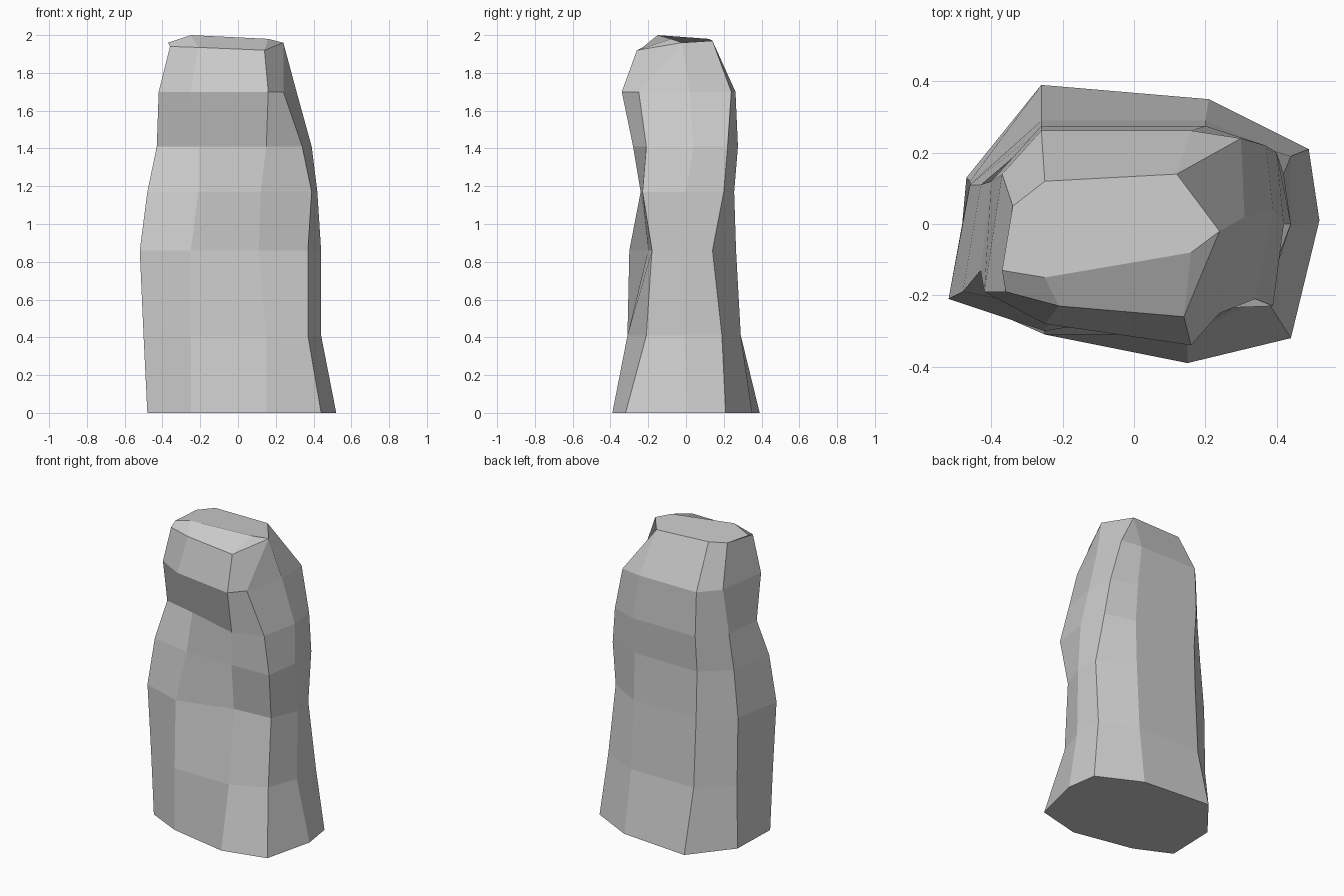
import bpy
import bmesh

# Remove the default cube only
cube = bpy.data.objects.get("Cube")
if cube:
    bpy.data.objects.remove(cube, do_unlink=True)


def stone_material():
    mat = bpy.data.materials.new("pale grey stone")
    mat.use_nodes = True
    colour = (0.6, 0.6, 0.6, 1.0)
    mat.diffuse_color = colour
    shader = next(n for n in mat.node_tree.nodes if n.type == "BSDF_PRINCIPLED")
    shader.inputs["Base Color"].default_value = colour
    return mat


def section(z, left, front_left, front_mid, front_right, side, back_right,
            back, back_left, back_x=(-0.26, 0.2)):
    """One horizontal slice of the pillar, counter-clockwise from above."""
    outline = [left, front_left, front_mid, front_right, side, back_right,
               (back_x[1], back), (back_x[0], back), back_left]
    return [(x, y, z) for x, y in outline]


def loft(bm, sections):
    """Skin neighbouring slices with quads and close both ends."""
    loops = [[bm.verts.new(p) for p in points] for points in sections]
    for lower, upper in zip(loops, loops[1:]):
        count = len(lower)
        for i in range(count):
            j = (i + 1) % count
            bm.faces.new((lower[i], lower[j], upper[j], upper[i]))
    bm.faces.new(list(reversed(loops[0])))
    bm.faces.new(loops[-1])


# Flared foot
foot = section(0, left=(-.48, -.2), front_left=(-.25, -.31),
               front_mid=(.15, -.39), front_right=(.44, -.32),
               side=(.52, .01), back_right=(.49, .21),
               back=.37, back_left=(-.47, .13))
foot[6] = (.21, .35, 0)
foot[7] = (-.26, .39, 0)

# Lower trunk
shin = section(.41, left=(-.5, -.2), front_left=(-.25, -.31),
               front_mid=(.15, -.31), front_right=(.37, -.21),
               side=(.44, -.01), back_right=(.44, .19),
               back=.29, back_left=(-.46, .12))

# Widest bulge on the right, pinched on the left
belly = section(.86, left=(-.52, -.21), front_left=(-.25, -.3),
                front_mid=(.11, -.2), front_right=(.37, -.18),
                side=(.44, 0), back_right=(.42, .14),
                back=.265, back_left=(-.46, .11))

# Waist
waist = section(1.17, left=(-.48, -.19), front_left=(-.21, -.24),
                front_mid=(.12, -.24), front_right=(.39, -.23),
                side=(.42, 0), back_right=(.4, .2),
                back=.255, back_left=(-.43, .11))

# Recess under the overhanging brow
neck = section(1.41, left=(-.43, -.13), front_left=(-.21, -.18),
               front_mid=(.15, -.28), front_right=(.34, -.21),
               side=(.39, .04), back_right=(.37, .22),
               back=.275, back_left=(-.4, .12))

# Overhanging brow
brow = section(1.7, left=(-.42, -.19), front_left=(-.25, -.28),
               front_mid=(.16, -.34), front_right=(.24, -.25),
               side=(.31, .02), back_right=(.3, .24),
               back=.262, back_left=(-.37, .14), back_x=(-.26, .16))

# Sloping crown; repeated corners collapse into single points
right_corner = (.24, -.02, 1.96)
back_corner = (.12, .14, 1.97)
crown = [(-.37, -.13, 1.96), (-.25, -.15, 2), (.16, -.08, 1.98),
         right_corner, right_corner, back_corner, back_corner,
         (-.25, .12, 1.98), (-.34, .05, 1.97)]

# Front chamfer shares the crown's side and back corners
chamfer = [(-.36, -.19, 1.94), (-.21, -.23, 1.935), (.14, -.26, 1.92)]
chamfer += crown[len(chamfer):]

bm = bmesh.new()
loft(bm, [foot, shin, belly, waist, neck, brow, chamfer, crown])
bmesh.ops.remove_doubles(bm, verts=bm.verts, dist=0.0005)
bmesh.ops.dissolve_degenerate(bm, edges=bm.edges, dist=0.0005)
bmesh.ops.recalc_face_normals(bm, faces=bm.faces)

mesh = bpy.data.meshes.new("rock_pillar")
bm.to_mesh(mesh)
bm.free()
mesh.materials.append(stone_material())
pillar = bpy.data.objects.new("rock_pillar", mesh)
bpy.context.collection.objects.link(pillar)
